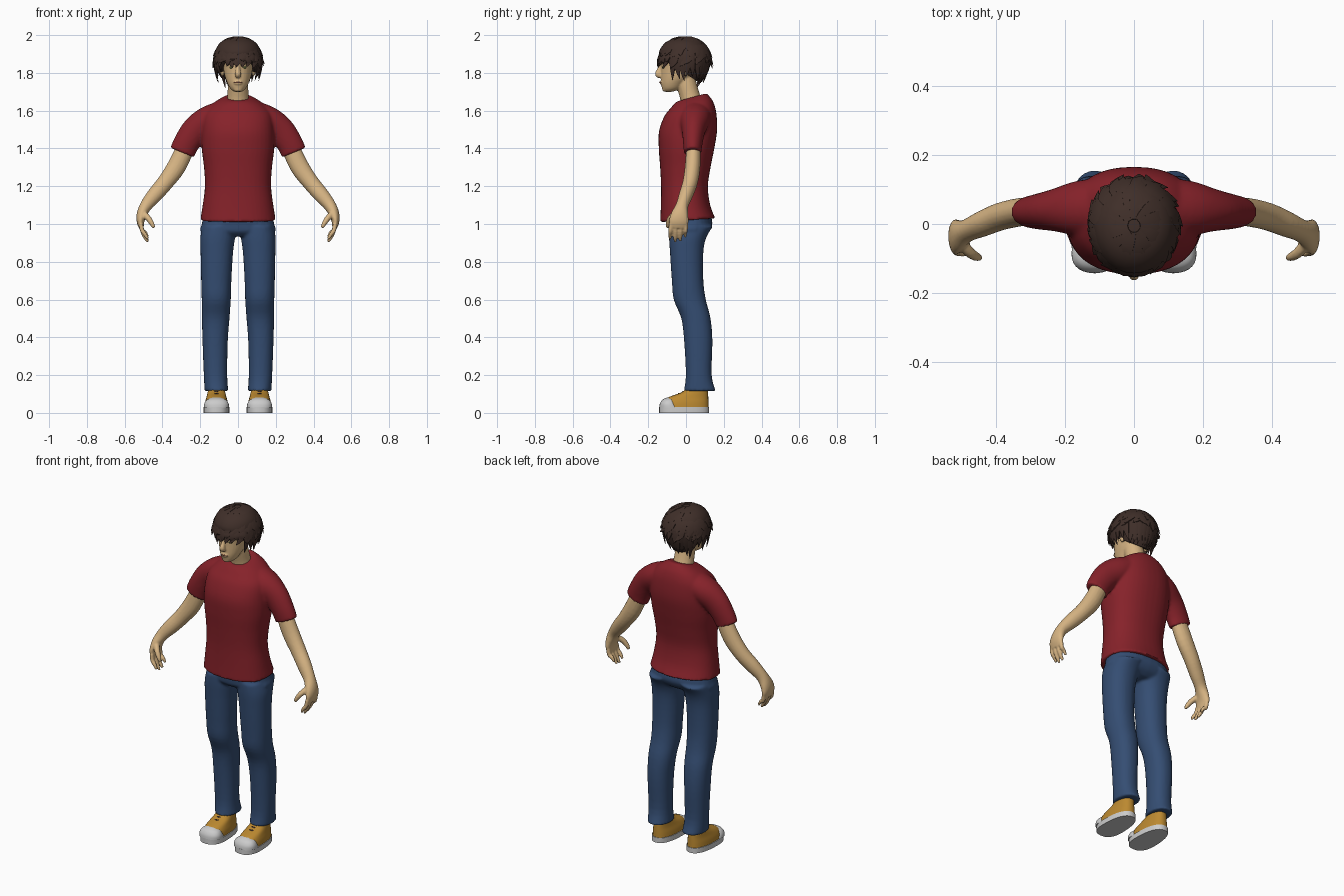
import bpy, bmesh, random
from math import sin, cos, pi, radians
from mathutils import Vector, Matrix

random.seed(4)


def material(name, rgb):
    m = bpy.data.materials.new(name)
    m.diffuse_color = (*rgb, 1)
    return m


SKIN = material("skin", (0.68, 0.46, 0.23))
RED = material("red_cotton", (0.24, 0.016, 0.023))
DENIM = material("denim", (0.035, 0.075, 0.17))
HAIR = material("brown_hair", (0.05, 0.028, 0.022))
TAN = material("tan_canvas", (0.5, 0.25, 0.03))
RUBBER = material("rubber", (0.6, 0.6, 0.6))
GREEN = material("iris", (0.25, 0.3, 0.1))
LIP = material("lip", (0.4, 0.16, 0.1))


def spline(rows, k):
    """Catmull-Rom interpolation of number tuples."""
    out = []
    for i in range(len(rows) - 1):
        p = [rows[max(0, min(len(rows) - 1, i + j))] for j in (-1, 0, 1, 2)]
        for j in range(k):
            t = j / k
            out.append([b + 0.5 * t * (c - a + t * (2*a - 5*b + 4*c - d + t * (3*(b - c) + d - a)))
                        for a, b, c, d in zip(*p)])
    return out + [list(rows[-1])]


def skin_rings(bm, rings):
    rings = [[bm.verts.new(p) for p in r] for r in rings]
    n = len(rings[0])
    for a, b in zip(rings, rings[1:]):
        for i in range(n):
            bm.faces.new((a[i], a[(i+1) % n], b[(i+1) % n], b[i]))
    bm.faces.new(rings[0][::-1])
    bm.faces.new(rings[-1])


def loft(bm, rows, s=1, p=2.0, n=28, k=4, taper=0.0):
    """Stacked rings; row = (centre x, half width, y front, y back, z front, z back)."""
    rings = []
    for cx, hx, yf, yb, zf, zb in spline(rows, k):
        ring = []
        for i in range(n):
            c, q = cos(2*pi*i/n), sin(2*pi*i/n)
            c = abs(c) ** (2/p) * (1 if c > 0 else -1)
            q = abs(q) ** (2/p) * (1 if q > 0 else -1)
            f = (q + 1) / 2
            ring.append((s*(cx + hx*c*(1 - taper*q)), yf + (yb-yf)*f, zf + (zb-zf)*f))
        rings.append(ring)
    skin_rings(bm, rings)


def sweep(bm, rows, ref=(0, 1, 0), n=12, k=4, s=1):
    """Tube along a path; row = (x, y, z, radius along ref, radius across)."""
    rows = spline(rows, k)
    pts = [Vector((s*r[0], r[1], r[2])) for r in rows]
    rings = []
    for i, r in enumerate(rows):
        t = (pts[min(i+1, len(pts)-1)] - pts[max(i-1, 0)]).normalized()
        u = Vector(ref)
        u = (u - u.dot(t)*t).normalized()
        v = t.cross(u)
        rings.append([pts[i] + u*r[3]*cos(2*pi*j/n) + v*r[4]*sin(2*pi*j/n) for j in range(n)])
    skin_rings(bm, rings)


def ball(bm, c, r):
    bmesh.ops.create_uvsphere(bm, u_segments=24, v_segments=14, radius=1,
                              matrix=Matrix.Translation(c) @ Matrix.Diagonal((*r, 1)))


def finish(bm, name, mat, voxel=0, angle=45, smooth=4):
    bmesh.ops.recalc_face_normals(bm, faces=bm.faces)
    me = bpy.data.meshes.new(name)
    bm.to_mesh(me)
    bm.free()
    me.materials.append(mat)
    ob = bpy.data.objects.new(name, me)
    bpy.context.collection.objects.link(ob)
    bpy.ops.object.select_all(action='DESELECT')
    ob.select_set(True)
    bpy.context.view_layer.objects.active = ob
    bpy.ops.object.shade_smooth_by_angle(angle=radians(angle))
    if voxel:  # fuse overlapping volumes into one soft surface
        m = ob.modifiers.new("fuse", 'REMESH')
        m.mode, m.voxel_size, m.use_smooth_shade = 'VOXEL', voxel, True
        m = ob.modifiers.new("soften", 'SMOOTH')
        m.factor, m.iterations = 0.5, smooth


# Shirt: torso and two sleeves
bm = bmesh.new()
loft(bm, [(0, .2, -.137, .155, 1.01, 1.03), (0, .187, -.133, .128, 1.1, 1.1),
          (0, .175, -.132, .116, 1.2, 1.2), (0, .18, -.137, .13, 1.3, 1.3),
          (0, .192, -.144, .15, 1.4, 1.4), (0, .192, -.143, .165, 1.49, 1.5),
          (0, .18, -.115, .16, 1.57, 1.59), (0, .14, -.08, .145, 1.615, 1.645),
          (0, .1, -.058, .125, 1.64, 1.675), (0, .068, -.045, .108, 1.65, 1.692)], p=2.3, n=40)
for s in (1, -1):
    sweep(bm, [(.08, .05, 1.585, .085, .07), (.16, .045, 1.545, .08, .078), (.225, .04, 1.495, .062, .075),
               (.272, .036, 1.43, .052, .069), (.296, .035, 1.378, .046, .068)], n=24, s=s)
finish(bm, "shirt", RED, .008)

# Trousers: pelvis and two legs
bm = bmesh.new()
loft(bm, [(0, .11, -.06, .085, .935, .935), (0, .195, -.088, .12, .96, .96),
          (0, .192, -.094, .14, 1, 1), (0, .182, -.1, .13, 1.05, 1.05)], p=2.3)
for s in (1, -1):
    loft(bm, [(x, w, f, b, z, z) for x, w, f, b, z in [
        (.114, .063, -.012, .158, .115), (.119, .062, -.001, .136, .2), (.121, .067, -.01, .14, .38),
        (.118, .073, -.025, .13, .5), (.115, .077, -.065, .105, .6), (.115, .08, -.075, .092, .7),
        (.112, .086, -.085, .092, .85), (.107, .092, -.09, .108, .93), (.1, .09, -.09, .145, .99)]],
         s=s, p=2.2)
finish(bm, "trousers", DENIM, .008)

# Arms with palm, fingers and thumb
for s, side in ((1, "left"), (-1, "right")):
    bm = bmesh.new()
    sweep(bm, [(.27, .04, 1.42, .038, .048), (.325, .035, 1.305, .041, .05), (.385, .022, 1.22, .04, .044),
               (.44, 0, 1.155, .037, .041), (.485, -.02, 1.1, .033, .033), (.508, -.032, 1.055, .045, .028),
               (.516, -.038, 1.015, .052, .021), (.512, -.04, .98, .046, .013)], n=18, s=s)
    for y, tip in ((-.08, .92), (-.053, .905), (-.026, .91), (0, .93)):
        sweep(bm, [(.514, y, 1.0, .012, .012), (.507, y - .002, .965, .012, .012),
                   (.492, y - .004, tip + .025, .011, .011), (.477, y - .004, tip, .007, .007)], n=8, s=s)
    sweep(bm, [(.505, -.05, 1.06, .018, .018), (.475, -.083, 1.03, .016, .016),
               (.455, -.095, 1.0, .013, .013), (.445, -.098, .98, .008, .008)], n=8, s=s)
    finish(bm, side + "_arm", SKIN, .005, smooth=3)

# Head, neck, nose, brow, lips and ears
bm = bmesh.new()
loft(bm, [(0, w, f, b, z, z) for w, f, b, z in [
    (.02, -.112, -.07, 1.7), (.04, -.126, -.03, 1.716), (.056, -.132, 0, 1.745), (.069, -.133, .04, 1.78),
    (.079, -.134, .08, 1.83), (.085, -.138, .1, 1.88), (.078, -.115, .09, 1.94), (.03, -.06, .05, 1.975)]])
sweep(bm, [(0, .04, 1.6, .066, .07), (0, .022, 1.67, .054, .057), (0, .003, 1.74, .053, .054),
           (0, -.01, 1.8, .05, .05)], n=20)
sweep(bm, [(0, -.128, 1.85, .012, .008), (0, -.138, 1.82, .013, .011), (0, -.147, 1.795, .018, .016),
           (0, -.136, 1.78, .012, .014)], n=12)
ball(bm, (0, -.127, 1.748), (.024, .013, .012))
ball(bm, (0, -.112, 1.713), (.024, .014, .013))
for s in (1, -1):
    sweep(bm, [(.008, -.132, 1.85, .01, .007), (.035, -.126, 1.855, .01, .007), (.06, -.1, 1.85, .008, .006)], s=s)
    ball(bm, (s*.082, -.0, 1.815), (.012, .02, .034))
finish(bm, "head", SKIN, .005)

# Eyes, eyebrows, mouth line
for s, side in ((1, "left"), (-1, "right")):
    bm = bmesh.new()
    ball(bm, (s*.033, -.119, 1.829), (.013, .009, .006))
    finish(bm, side + "_eye", GREEN)
    bm = bmesh.new()
    sweep(bm, [(.013, -.139, 1.847, .004, .003), (.035, -.135, 1.854, .004, .005),
               (.058, -.112, 1.849, .003, .002)], n=8, s=s)
    finish(bm, side + "_eyebrow", HAIR)
bm = bmesh.new()
sweep(bm, [(-.022, -.13, 1.748, .003, .002), (0, -.139, 1.75, .003, .004), (.022, -.13, 1.748, .003, .002)], n=8)
finish(bm, "mouth", LIP)

# Hair: tilted cap covered by layers of pointed locks
bm = bmesh.new()
loft(bm, [(0, .09, -.138, .075, 1.885, 1.745), (0, .116, -.143, .112, 1.9, 1.8),
          (0, .12, -.138, .125, 1.925, 1.89), (0, .1, -.108, .1, 1.962, 1.95),
          (0, .055, -.062, .055, 1.983, 1.983), (0, .01, -.02, .01, 1.99, 1.99)], k=2)
finish(bm, "hair_cap", HAIR)
bm = bmesh.new()


def scalp(a, t, f=1.0):
    t = radians(t)
    return Vector((.122*f*sin(t)*cos(a), -.005 + .132*f*sin(t)*sin(a), 1.865 + .125*cos(t)))


def lock(points, a, w):
    widths = (.6, 1, .8, .05)
    sweep(bm, [(*p, .008*q, w*q) for p, q in zip(points, widths)],
          ref=(cos(a), sin(a), .35), n=6, k=2)


for count, t0, t1, flick, w in ((13, 8, 62, 1.1, .03), (20, 32, 84, 1.12, .026), (24, 48, 102, 1.17, .025)):
    for i in range(count):
        a = 2*pi*(i + random.uniform(.2, .8)) / count
        e = t1 + random.uniform(-8, 8)
        lock([scalp(a, t0), scalp(a + .05, t0 + (e-t0)*.4, 1.02), scalp(a + .05, t0 + (e-t0)*.75, 1.05),
              scalp(a + random.uniform(-.15, .15), e, flick)], a, w)
for i in range(30):
    a = 2*pi*(i + .5) / 30
    front, back = max(0, -sin(a)), max(0, sin(a))
    if front > .65:
        end, f = 1.845, 1.08
    elif back > .5:
        end, f = 1.735, .72
    else:
        end, f = 1.77, .9
    tip = scalp(a + random.uniform(-.12, .12), 90, f)
    tip.z = end + random.uniform(-.02, .02)
    mid = scalp(a, 90, (1.03 + f) / 2 + .03)
    mid.z = (tip.z + 1.88) / 2
    lock([scalp(a, 55), scalp(a, 78, 1.03), mid, tip], a, .02)
finish(bm, "hair_locks", HAIR, angle=35)

# Shoes: sole, canvas upper, toe cap, laces
for s, side in ((1, "left"), (-1, "right")):
    bm = bmesh.new()
    loft(bm, [(.114, .067, -.143, .123, z, z) for z in (0, .03)], s, p=2.5, k=1, taper=.12)
    finish(bm, side + "_shoe_sole", RUBBER)
    bm = bmesh.new()
    loft(bm, [(.114, .063, -.135, .12, .025, .025), (.114, .06, -.128, .119, .055, .055),
              (.114, .053, -.095, .118, .082, .082), (.114, .046, -.025, .116, .108, .112),
              (.114, .042, 0, .114, .128, .132)], s, p=2.4, taper=.1)
    finish(bm, side + "_shoe_upper", TAN)
    bm = bmesh.new()
    loft(bm, [(.114, w, f, b, z, z) for w, f, b, z in [
        (.067, -.142, -.03, .028), (.064, -.138, -.045, .05), (.05, -.124, -.055, .07), (.02, -.1, -.07, .082)]], s, p=2.3)
    finish(bm, side + "_toe_cap", RUBBER)
    bm = bmesh.new()
    for y, z in ((-.06, .09), (-.038, .101), (-.016, .111)):
        sweep(bm, [(.085, y + .006, z - .008, .004, .004), (.114, y, z, .005, .005),
                   (.143, y + .006, z - .008, .004, .004)], n=8, s=s)
    finish(bm, side + "_laces", HAIR)
